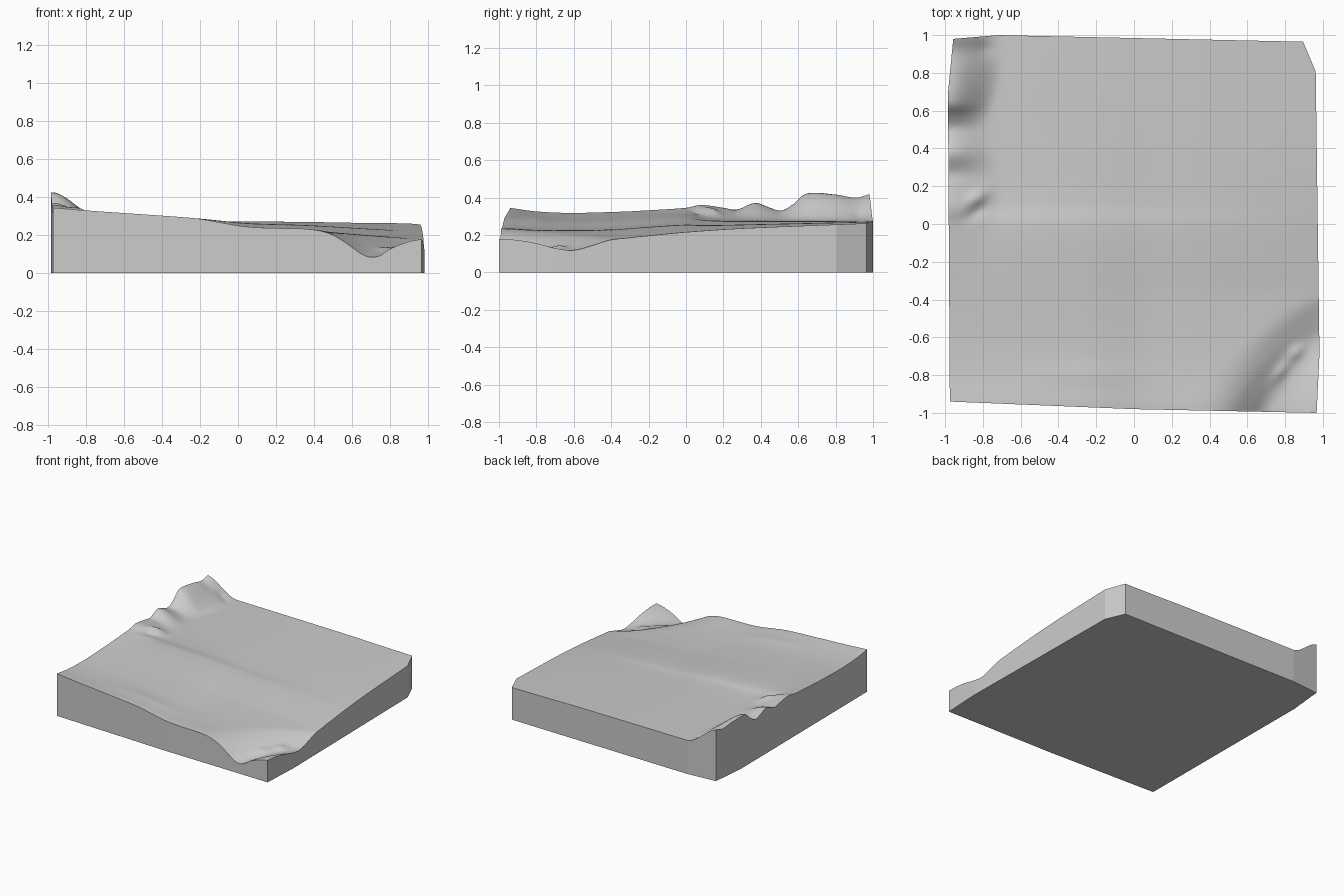
import bpy, bmesh, math

cube = bpy.data.objects.get("Cube")
if cube:
    bpy.data.objects.remove(cube, do_unlink=True)


def linear(points, t):
    """Straight interpolation through (position, value) pairs."""
    for (a, va), (b, vb) in zip(points, points[1:]):
        if t <= b:
            return va + (vb - va) * max(0, (t - a) / (b - a))
    return points[-1][1]


def curve(points, t):
    """Smooth interpolation through (position, value) pairs."""
    t = min(max(t, points[0][0]), points[-1][0])
    i = next(k for k in range(len(points) - 1) if t <= points[k + 1][0])

    def slope(k):
        a, b = points[max(k - 1, 0)], points[min(k + 1, len(points) - 1)]
        return (b[1] - a[1]) / (b[0] - a[0])
    (a, va), (b, vb) = points[i], points[i + 1]
    w = b - a
    s = (t - a) / w
    return (va * (1 + 2 * s) * (1 - s) ** 2 + vb * s * s * (3 - 2 * s)
            + w * slope(i) * s * (1 - s) ** 2 + w * slope(i + 1) * s * s * (s - 1))


def bump(x, y, cx, cy, rx, ry, turn=0):
    """Soft round hill, optionally stretched and turned."""
    dx, dy = x - cx, y - cy
    c, s = math.cos(turn), math.sin(turn)
    return math.exp(-((dx * c + dy * s) / rx) ** 2 - ((dy * c - dx * s) / ry) ** 2)


# Outline of the block, by fraction along each side
LEFT_X = [(0, -.975), (.85, -.985), (1, -.957)]
RIGHT_X = [(0, .967), (.16, .982), (.92, .962), (1, .895)]
FRONT_Y = [(0, -.94), (.5, -.98), (1, -1)]
BACK_Y = [(0, .98), (.13, 1), (1, .965)]

# Gentle ground heights along the four sides
FRONT = [(-.98, .345), (-.8, .33), (-.3, .295), (-.2, .285), (-.1, .268), (0, .25),
         (.1, .24), (.4, .228), (.97, .175)]
BACK = [(-.98, .275), (.3, .27), (.6, .265), (.9, .262)]
LEFT = [(-.94, .345), (-.8, .326), (-.6, .318), (-.2, .328), (0, .325), (.1, .302),
        (.3, .288), (.98, .275)]
RIGHT = [(-1, .175), (-.4, .178), (-.2, .196), (0, .215), (.3, .235), (.97, .262)]

# Crest of the rocky ridge on the left-hand side
CREST = [(-.3, .326), (0, .345), (.08, .36), (.2, .345), (.27, .335), (.37, .371),
         (.45, .345), (.51, .33), (.57, .362), (.64, .42), (.8, .416), (.91, .4), (.98, .421)]
# Depth of the gully by distance from the corner, on the front and the side
GULLY_FRONT = [(0, .004), (.07, -.016), (.17, -.065), (.22, -.104), (.27, -.119),
               (.32, -.108), (.37, -.077), (.47, -.021), (.57, 0), (.8, 0)]
GULLY_SIDE = [(0, .004), (.1, -.003), (.2, -.02), (.3, -.046), (.4, -.057),
              (.5, -.032), (.6, -.004), (.7, 0), (.8, 0)]


def ground(x, y, u, v):
    # Blend the four side profiles across the block
    corners = ((1 - u) * ((1 - v) * .345 + v * .275) + u * ((1 - v) * .175 + v * .262))
    h = ((1 - v) * curve(FRONT, x) + v * curve(BACK, x)
         + (1 - u) * curve(LEFT, y) + u * curve(RIGHT, y) - corners)
    # Ridge falling away from the left side
    if y > -.3:
        reach = .26 + .03 * math.sin(9 * y)
        s = min(1, max(0, (x + .98) / reach))
        fall = 1 - s * s * (3 - 2 * s)
        h += (curve(CREST, y) - curve(LEFT, y)) * fall
    h += .022 * bump(x, y, -.83, .14, .06, .035, .5)
    h -= .015 * bump(x, y, -.84, .06, .06, .03, .5)
    h -= .012 * bump(x, y, -.79, .93, .05, .03, -.4)
    # Gully curving round the front corner
    dx, dy = max(0, .97 - x), y + 1
    r = math.hypot(dx, dy)
    a = math.atan2(dy, dx) / (math.pi / 2)
    a = min(1, max(0, a))
    stretch = 1 + .22 * math.sin(math.pi * a)
    h += (1 - a) * curve(GULLY_FRONT, r * stretch) + a * curve(GULLY_SIDE, r * stretch)
    h += .02 * bump(x, y, .86, -.68, .05, .03, .8)
    h += .015 * bump(x, y, .78, -.78, .025, .06, -.6)
    # Faint swell near the front
    return h + .006 * bump(x, y, -.25, -.8, .3, .06)


# Terrain block: a surface grid with straight walls and a flat base
N = 100
bm = bmesh.new()
grid = []
for j in range(N + 1):
    v = j / N
    row = []
    for i in range(N + 1):
        u = i / N
        lx, rx = linear(LEFT_X, v), linear(RIGHT_X, v)
        fy, by = linear(FRONT_Y, u), linear(BACK_Y, u)
        x, y = lx + (rx - lx) * u, fy + (by - fy) * v
        row.append(bm.verts.new((x, y, ground(x, y, u, v))))
    grid.append(row)
for j in range(N):
    for i in range(N):
        f = bm.faces.new((grid[j][i], grid[j][i + 1], grid[j + 1][i + 1], grid[j + 1][i]))
        f.smooth = True

rim = (grid[0][:-1] + [r[-1] for r in grid[:-1]]
       + grid[-1][:0:-1] + [r[0] for r in grid[:0:-1]])
foot = [bm.verts.new((p.co.x, p.co.y, 0)) for p in rim]
for k in range(len(rim)):
    n = (k + 1) % len(rim)
    bm.faces.new((rim[n], rim[k], foot[k], foot[n]))
bm.faces.new(foot[::-1])
# Crisp edge between the ground and the walls
for k in range(len(rim)):
    bm.edges.get((rim[k], rim[(k + 1) % len(rim)])).smooth = False

mesh = bpy.data.meshes.new("terrain_block")
bm.to_mesh(mesh)
bm.free()
block = bpy.data.objects.new("terrain_block", mesh)
bpy.context.collection.objects.link(block)

grey = bpy.data.materials.new("stone_grey")
grey.use_nodes = True
colour = (.6, .6, .6, 1)
grey.diffuse_color = colour
grey.node_tree.nodes["Principled BSDF"].inputs["Base Color"].default_value = colour
mesh.materials.append(grey)
